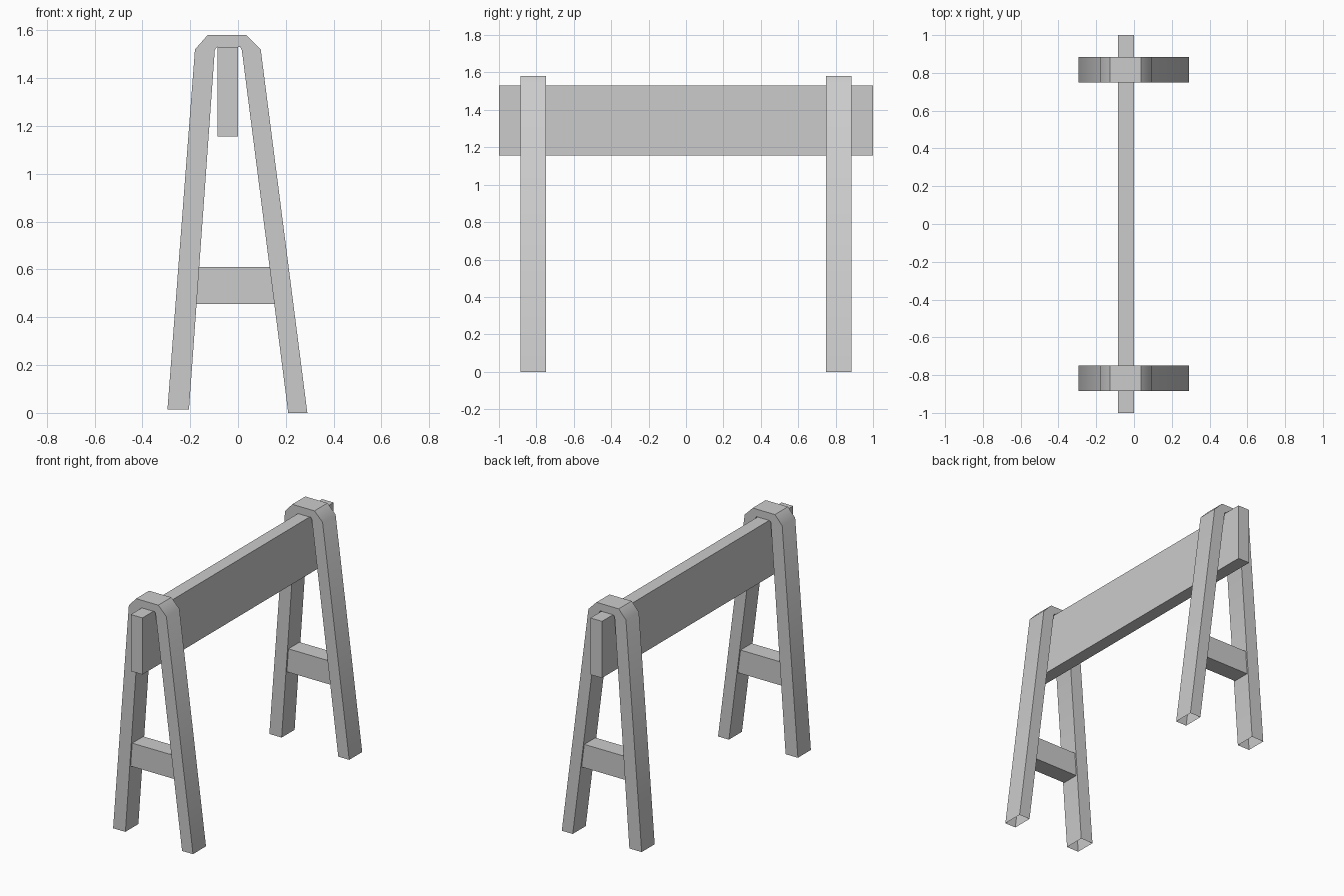
import bpy, bmesh, math

if "Cube" in bpy.data.objects:
    bpy.data.objects.remove(bpy.data.objects["Cube"])

# Profile (x, z) of the bent leg frame, from left foot over the top to right foot
OUTER = [(-0.295, 0.015), (-0.18, 1.52), (-0.127, 1.58), (0.036, 1.58), (0.095, 1.52), (0.29, 0.0)]
INNER = [(-0.205, 0.015), (-0.097, 1.518), (-0.088, 1.53), (0.009, 1.53), (0.016, 1.518), (0.21, 0.0)]


def make_object(name, bm, smooth=False):
    bmesh.ops.recalc_face_normals(bm, faces=bm.faces)
    mesh = bpy.data.meshes.new(name)
    bm.to_mesh(mesh)
    bm.free()
    obj = bpy.data.objects.new(name, mesh)
    bpy.context.collection.objects.link(obj)
    if smooth:
        bpy.ops.object.select_all(action='DESELECT')
        obj.select_set(True)
        bpy.context.view_layer.objects.active = obj
        bpy.ops.object.shade_smooth_by_angle(angle=math.radians(41))
    return obj


def prism(name, profile, y0, y1):
    """Closed extrusion of an (x, z) profile along y."""
    bm = bmesh.new()
    a = [bm.verts.new((x, y0, z)) for x, z in profile]
    b = [bm.verts.new((x, y1, z)) for x, z in profile]
    bm.faces.new(a)
    bm.faces.new(b)
    for i in range(len(a)):
        j = (i + 1) % len(a)
        bm.faces.new((a[i], a[j], b[j], b[i]))
    return make_object(name, bm)


def leg_frame(name, y0, y1):
    """Square tube swept along the frame profile, open at the feet."""
    bm = bmesh.new()
    rings = [[bm.verts.new(p) for p in ((o[0], y0, o[1]), (o[0], y1, o[1]),
                                        (i[0], y1, i[1]), (i[0], y0, i[1]))]
             for o, i in zip(OUTER, INNER)]
    for r, s in zip(rings, rings[1:]):
        for k in range(4):
            n = (k + 1) % 4
            bm.faces.new((r[k], r[n], s[n], s[k]))
    return make_object(name, bm, smooth=True)


# Leg frames with their cross braces
brace = [(-0.174, 0.455), (0.152, 0.455), (0.132, 0.61), (-0.163, 0.61)]
for label, yc in (("front", -0.817), ("back", 0.817)):
    leg_frame(label + "_leg_frame", yc - 0.068, yc + 0.068)
    prism(label + "_cross_brace", brace, yc - 0.058, yc + 0.058)

# Long plank hanging between the frames
prism("plank", [(-0.085, 1.155), (0.0, 1.155), (0.0, 1.53), (-0.085, 1.53)], -1.0, 1.0)
